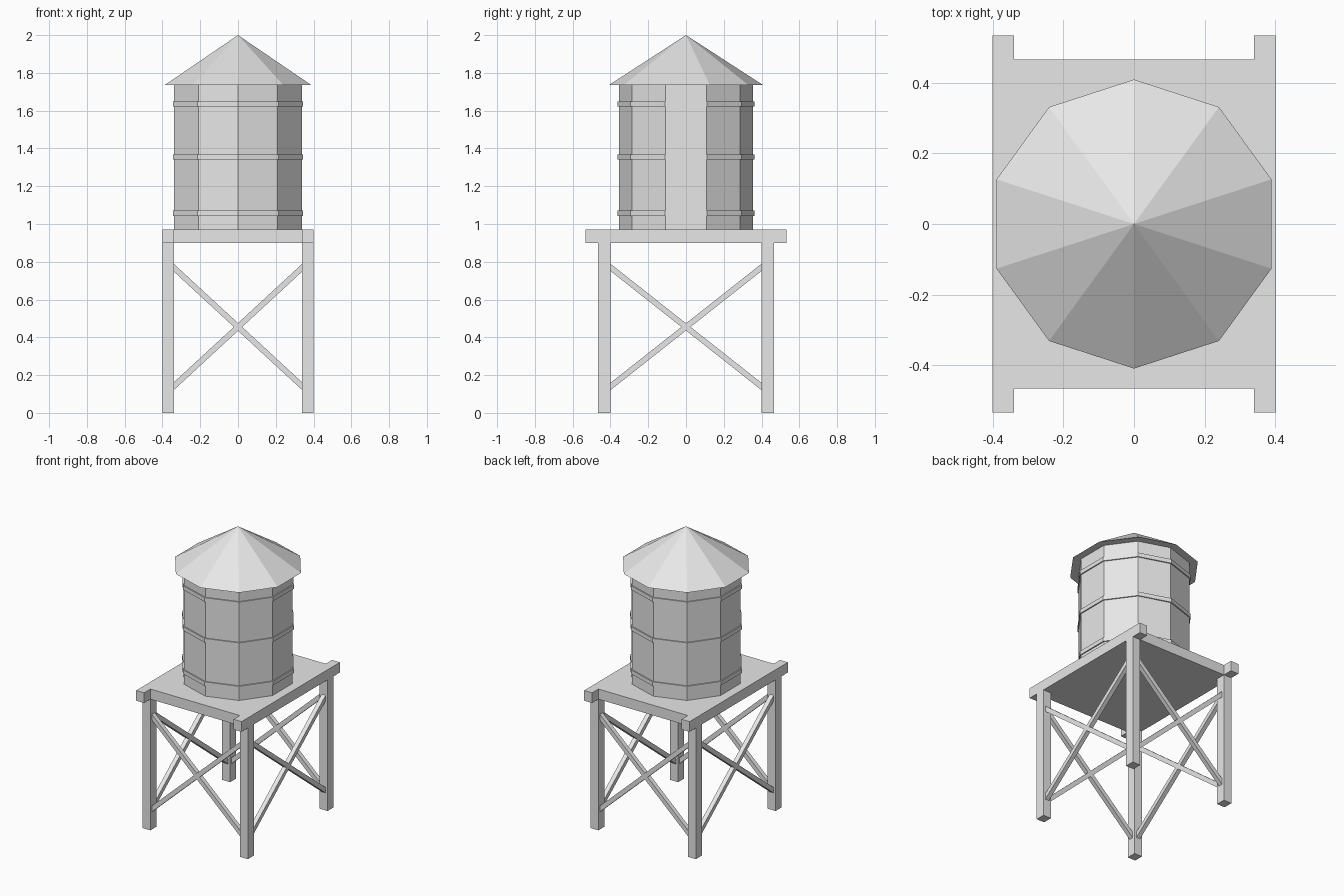
import bpy, bmesh
from math import sin, cos, tau
from mathutils import Vector, Matrix

cube = bpy.data.objects.get("Cube")
if cube:
    bpy.data.objects.remove(cube, do_unlink=True)

grey = bpy.data.materials.new("plain_grey")
grey.use_nodes = True
colour = (0.8, 0.8, 0.8, 1)
grey.diffuse_color = colour
grey.node_tree.nodes["Principled BSDF"].inputs["Base Color"].default_value = colour


def finish(name, bm):
    bmesh.ops.recalc_face_normals(bm, faces=bm.faces)
    mesh = bpy.data.meshes.new(name)
    bm.to_mesh(mesh)
    bm.free()
    mesh.materials.append(grey)
    obj = bpy.data.objects.new(name, mesh)
    bpy.context.collection.objects.link(obj)
    return obj


def box(name, low, high):
    low, high = Vector(low), Vector(high)
    bm = bmesh.new()
    bmesh.ops.create_cube(bm, size=1, matrix=Matrix.Translation((low + high) / 2)
                          @ Matrix.Diagonal((high - low).to_4d()))
    return finish(name, bm)


def ring(bm, radius, z, sides=10):
    return [bm.verts.new((radius * sin(tau * i / sides), radius * cos(tau * i / sides), z))
            for i in range(sides)]


def prism(name, radius, z0, z1):
    bm = bmesh.new()
    base = bm.faces.new(ring(bm, radius, z0))
    moved = bmesh.ops.extrude_face_region(bm, geom=[base], use_keep_orig=True)["geom"]
    verts = [v for v in moved if isinstance(v, bmesh.types.BMVert)]
    bmesh.ops.translate(bm, verts=verts, vec=(0, 0, z1 - z0))
    return finish(name, bm)


def brace(name, start, end, thick=0.03):
    start, end = Vector(start), Vector(end)
    along = end - start
    # Keep one pair of sides parallel to the frame's plane
    side = along.cross(Vector((0, 0, 1))).normalized()
    up = side.cross(along).normalized()
    turn = Matrix((side, up, along.normalized())).transposed().to_4x4()
    bm = bmesh.new()
    bmesh.ops.create_cube(bm, size=1, matrix=Matrix.Translation((start + end) / 2) @ turn
                          @ Matrix.Diagonal((thick, thick, along.length, 1)))
    return finish(name, bm)


# Legs and the beams over them
for sx, x_name in ((1, "left"), (-1, "right")):
    x0, x1 = sorted((sx * 0.34, sx * 0.40))
    box(x_name + "_beam", (x0, -0.533, 0.90), (x1, 0.533, 0.97))
    for sy, y_name in ((-1, "front"), (1, "back")):
        y0, y1 = sorted((sy * 0.40, sy * 0.465))
        box(f"{y_name}_{x_name}_leg", (x0, y0, 0), (x1, y1, 0.90))

# Deck between the beams
box("deck", (-0.34, -0.465, 0.90), (0.34, 0.465, 0.97))

# Crossed braces on all four sides, their ends sunk into the legs
top, bottom = 0.78, 0.13
for s, x_name, y_name in ((1, "left", "back"), (-1, "right", "front")):
    for d in (1, -1):
        kind = "rising" if d > 0 else "falling"
        brace(f"{y_name}_{kind}_brace", (-d * 0.352, s * 0.4325, bottom),
              (d * 0.352, s * 0.4325, top))
        brace(f"{x_name}_{kind}_brace", (s * 0.37, -d * 0.412, bottom),
              (s * 0.37, d * 0.412, top))

# Ten-sided tank with three hoops
prism("tank", 0.355, 0.97, 1.735)
for name, z in (("lower_hoop", 1.057), ("middle_hoop", 1.355), ("upper_hoop", 1.635)):
    prism(name, 0.363, z - 0.014, z + 0.014)

# Pointed roof
bm = bmesh.new()
eave = ring(bm, 0.409, 1.735)
tip = bm.verts.new((0, 0, 2))
bm.faces.new(eave)
for a, b in zip(eave, eave[1:] + eave[:1]):
    bm.faces.new((a, b, tip))
finish("roof", bm)
